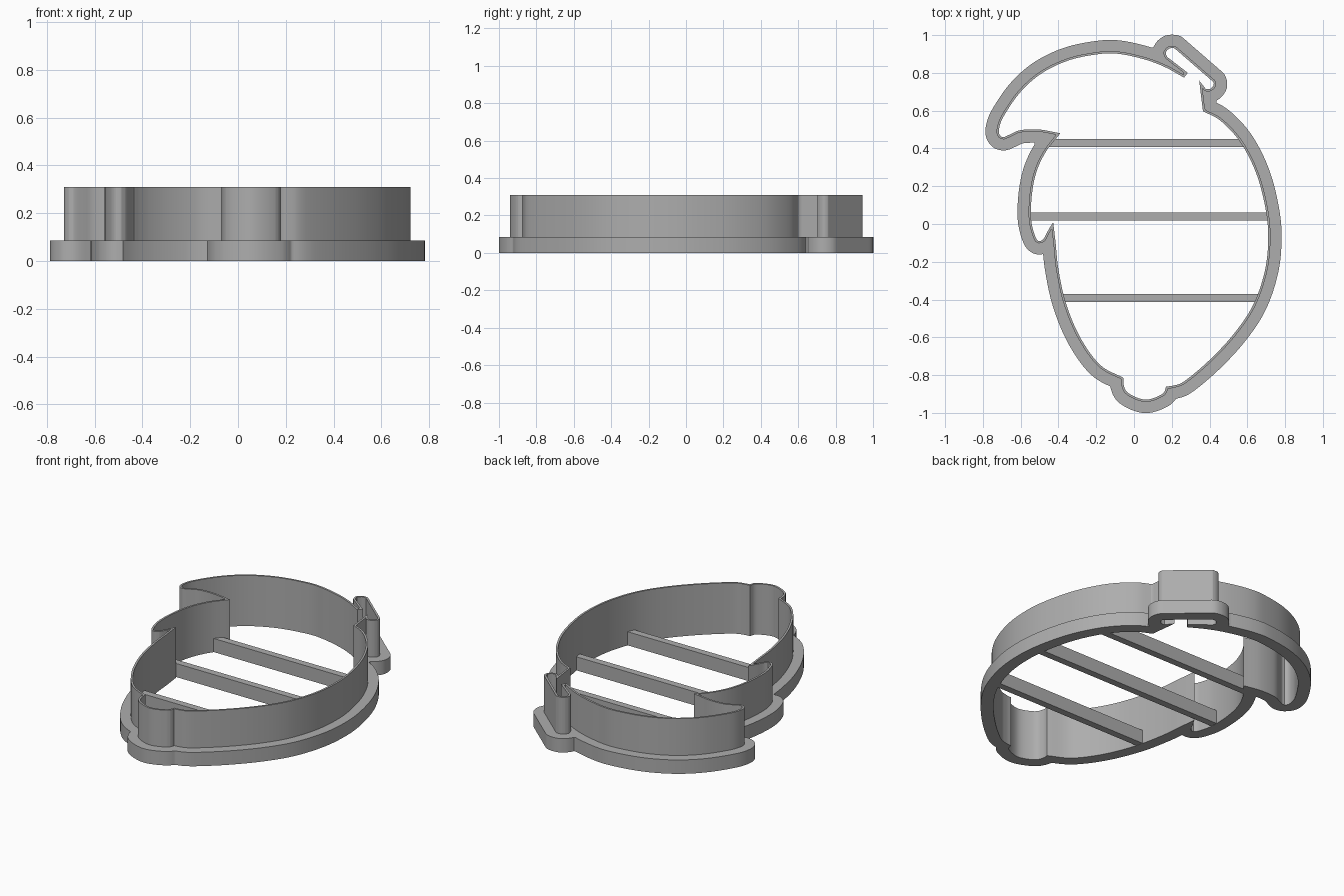
import bpy
import math
from mathutils import Vector

default_cube = bpy.data.objects.get("Cube")
if default_cube:
    bpy.data.objects.remove(default_cube, do_unlink=True)

BASE_HEIGHT = 0.085
WALL_TOP = 0.31
WALL_THICKNESS = 0.012
FLANGE_WIDTH = 0.071
SAMPLE_STEP = 0.012

# One plain grey plastic
plastic = bpy.data.materials.new("grey plastic")
plastic.use_nodes = True
GREY = (0.42, 0.42, 0.42, 1.0)
plastic.diffuse_color = GREY
plastic.node_tree.nodes["Principled BSDF"].inputs["Base Color"].default_value = GREY

# Inner outline, clockwise; each run is a smooth curve, runs meet at corners
right_side = [(.365, .597), (.46, .545), (.565, .43), (.65, .26), (.7, .06),
              (.71, -.1), (.69, -.26), (.63, -.43), (.53, -.58), (.4, -.72),
              (.27, -.83), (.21, -.855)]
bottom_bump = [(.17, -.86), (.15, -.9), (.06, -.93), (-.03, -.895), (-.055, -.85)]
lower_left = [(-.055, -.815), (-.18, -.745), (-.285, -.6), (-.36, -.42),
              (-.4, -.24), (-.415, -.1)]
left_bulge = [(-.428, .01), (-.455, -.035), (-.48, -.08), (-.505, -.09),
              (-.525, -.06), (-.545, .03), (-.54, .16), (-.515, .28), (-.465, .385)]
brim_and_crown = [(-.39, .48), (-.5, .5), (-.6, .497), (-.655, .475), (-.69, .46),
                  (-.71, .47), (-.715, .5), (-.69, .57), (-.6, .7), (-.485, .8),
                  (-.34, .868), (-.18, .9), (-.075, .9), (.06, .87), (.165, .83)]
crown_end = [(.265, .775)]
slot_inner = [(.285, .8)]
slot_top = [(.175, .885), (.168, .908), (.188, .93)]
slot_outer = [(.215, .93)]
slot_bottom = [(.42, .752), (.422, .735), (.403, .715)]
slot_lip = [(.38, .715)]
slot_mouth = [(.345, .76)]
RUNS = [right_side, bottom_bump, lower_left, left_bulge, brim_and_crown, crown_end,
        slot_inner, slot_top, slot_outer, slot_bottom, slot_lip, slot_mouth]


def smooth_run(points):
    """Catmull-Rom samples through the points, leaving out the last one."""
    pts = [Vector(p) for p in points]
    pts = [2 * pts[0] - pts[1]] + pts + [2 * pts[-1] - pts[-2]]
    samples = []
    for a, b, c, d in zip(pts, pts[1:], pts[2:], pts[3:]):
        count = max(2, round((c - b).length / SAMPLE_STEP))
        for i in range(count):
            t = i / count
            samples.append(b + 0.5 * t * ((c - a) + t * ((2 * a - 5 * b + 4 * c - d)
                           + t * (3 * b - a - 3 * c + d))))
    return samples


def build_outline():
    outline = []
    for run, following in zip(RUNS, RUNS[1:] + RUNS[:1]):
        outline += smooth_run(run + following[:1])
    return outline


def distance_to_segment(p, a, b):
    along = b - a
    t = max(0.0, min(1.0, (p - a).dot(along) / along.length_squared))
    return (p - a - along * t).length


def grow(outline, distance):
    """Outward offset with round corners; points that fall too near are dropped."""
    segments = list(zip(outline, outline[1:] + outline[:1]))
    normals = [Vector((a.y - b.y, b.x - a.x)).normalized() for a, b in segments]
    candidates = []
    for i, point in enumerate(outline):
        before, after = normals[i - 1], normals[i]
        turn = math.atan2(before.x * after.y - before.y * after.x, before.dot(after))
        if abs(turn) < 0.2:
            candidates.append(point + (before + after).normalized() * distance)
        elif turn < 0:
            steps = math.ceil(-turn / 0.2)
            angle = math.atan2(before.y, before.x)
            for k in range(steps + 1):
                a = angle + turn * k / steps
                candidates.append(point + Vector((math.cos(a), math.sin(a))) * distance)
    return [p for p in candidates
            if all(distance_to_segment(p, a, b) > distance * 0.98 for a, b in segments)]


def ring(name, inner, outer, bottom, top):
    """Solid band between two closed outlines."""
    curve = bpy.data.curves.new(name, "CURVE")
    curve.dimensions = "2D"
    curve.fill_mode = "BOTH"
    curve.extrude = (top - bottom) / 2
    for loop in (inner, outer):
        spline = curve.splines.new("POLY")
        spline.points.add(len(loop) - 1)
        for target, p in zip(spline.points, loop):
            target.co = (p.x, p.y, 0, 1)
        spline.use_cyclic_u = True
    obj = bpy.data.objects.new(name, curve)
    bpy.context.collection.objects.link(obj)
    obj.location.z = (top + bottom) / 2
    bpy.ops.object.select_all(action="DESELECT")
    obj.select_set(True)
    bpy.context.view_layer.objects.active = obj
    bpy.ops.object.convert(target="MESH")
    obj = bpy.context.object
    obj.data.materials.clear()
    obj.data.materials.append(plastic)
    bpy.ops.object.shade_smooth_by_angle(angle=math.radians(30))
    return obj


def bar(name, left, right, y):
    """Straight brace across the opening, its ends sunk into the flange."""
    bpy.ops.mesh.primitive_cube_add(size=1, location=((left + right) / 2, y, BASE_HEIGHT / 2))
    obj = bpy.context.object
    obj.name = name
    obj.scale = (right - left, 0.042, BASE_HEIGHT - 0.002)
    obj.data.materials.append(plastic)


# Wide flange and the thin cutting wall above it
inner_outline = build_outline()
ring("base_flange", inner_outline, grow(inner_outline, FLANGE_WIDTH), 0, BASE_HEIGHT)
ring("cutting_wall", inner_outline, grow(inner_outline, WALL_THICKNESS), BASE_HEIGHT, WALL_TOP)

# Three braces
bar("upper_brace", -0.45, 0.58, 0.428)
bar("middle_brace", -0.56, 0.72, 0.04)
bar("lower_brace", -0.4, 0.67, -0.392)
